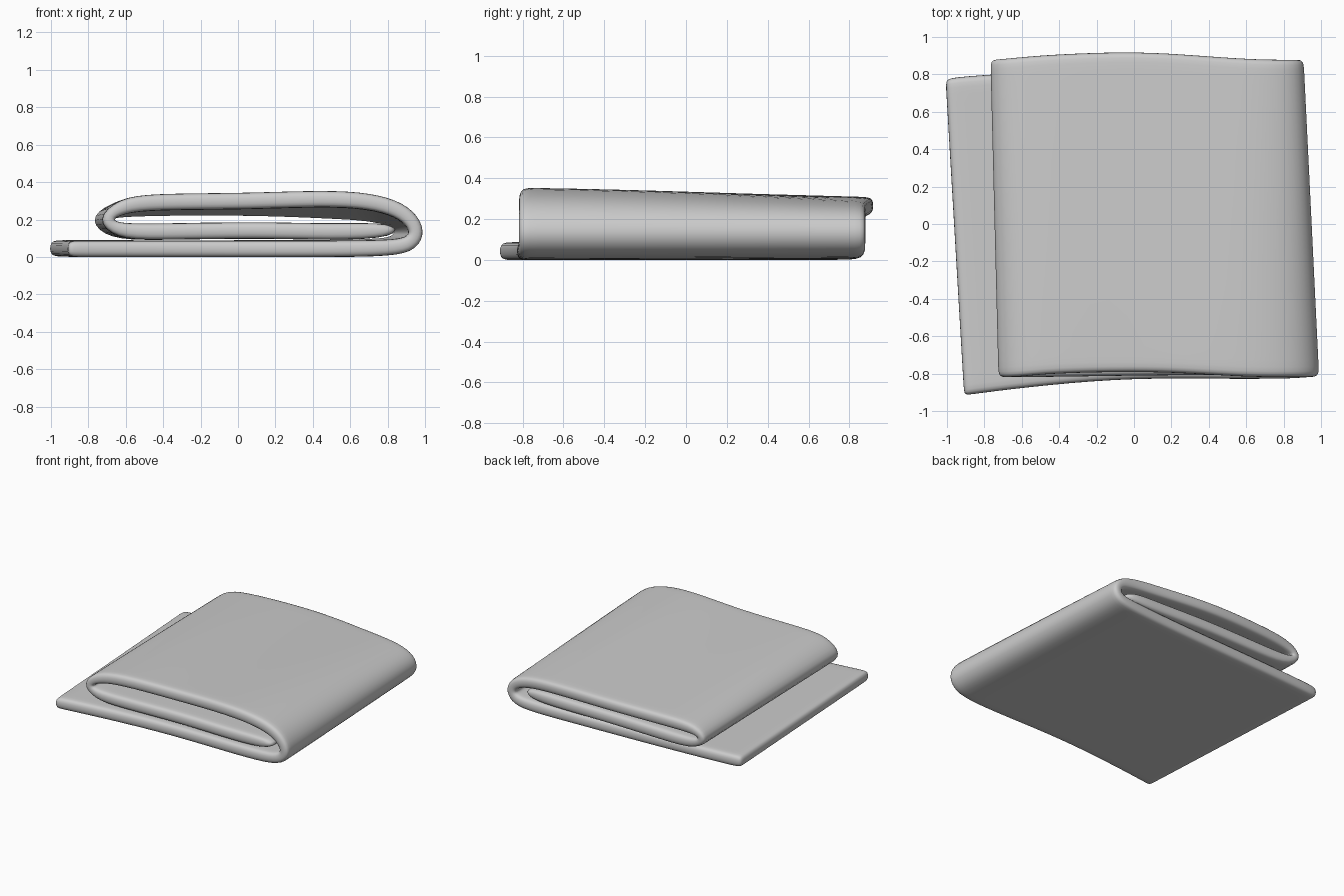
import bpy, math

# Centre line of the folded cloth: front x, front z, front y, back x, back z, back y
PATH = [
    (-0.91, 0.043, -0.92, -1.01, 0.046, 0.775),
    (-0.86, 0.043, -0.91, -0.95, 0.046, 0.79),
    (-0.45, 0.043, -0.86, -0.45, 0.045, 0.82),
    (0.00, 0.043, -0.825, 0.00, 0.045, 0.84),
    (0.45, 0.043, -0.83, 0.45, 0.047, 0.86),
    (0.83, 0.045, -0.83, 0.75, 0.052, 0.88),
    (0.93, 0.072, -0.82, 0.85, 0.075, 0.88),
    (0.965, 0.135, -0.82, 0.88, 0.135, 0.88),
    (0.915, 0.22, -0.82, 0.84, 0.20, 0.88),
    (0.80, 0.28, -0.82, 0.70, 0.235, 0.88),
    (0.60, 0.312, -0.82, 0.50, 0.245, 0.89),
    (0.30, 0.308, -0.80, 0.25, 0.257, 0.91),
    (0.00, 0.297, -0.79, -0.05, 0.265, 0.925),
    (-0.45, 0.296, -0.80, -0.50, 0.262, 0.905),
    (-0.62, 0.275, -0.82, -0.68, 0.25, 0.885),
    (-0.72, 0.20, -0.82, -0.76, 0.195, 0.88),
    (-0.64, 0.138, -0.82, -0.68, 0.135, 0.88),
    (-0.45, 0.133, -0.82, -0.45, 0.133, 0.88),
    (0.10, 0.145, -0.81, 0.05, 0.145, 0.88),
    (0.50, 0.132, -0.81, 0.45, 0.134, 0.87),
    (0.86, 0.145, -0.81, 0.78, 0.138, 0.86),
]
ROWS = [0, 0.03, 0.2, 0.4, 0.6, 0.8, 0.97, 1]

# Sheet lofted between the front and back edges
verts, faces = [], []
for xf, zf, yf, xb, zb, yb in PATH:
    for t in ROWS:
        drop = t ** 1.5
        verts.append((xf + (xb - xf) * t, yf + (yb - yf) * t, zf + (zb - zf) * drop))
n = len(ROWS)
for i in range(len(PATH) - 1):
    for j in range(n - 1):
        a = i * n + j
        faces.append((a, a + n, a + n + 1, a + 1))

mesh = bpy.data.meshes.new("folded_cloth")
mesh.from_pydata(verts, [], faces)
cloth = bpy.data.objects.new("folded_cloth", mesh)
bpy.context.collection.objects.link(cloth)

# Cloth thickness and soft rounded rims
thick = cloth.modifiers.new("thickness", 'SOLIDIFY')
thick.thickness = 0.088
thick.offset = 0
soft = cloth.modifiers.new("soft", 'SUBSURF')
soft.levels = soft.render_levels = 2

bpy.context.view_layer.objects.active = cloth
cloth.select_set(True)
bpy.ops.object.shade_smooth()
